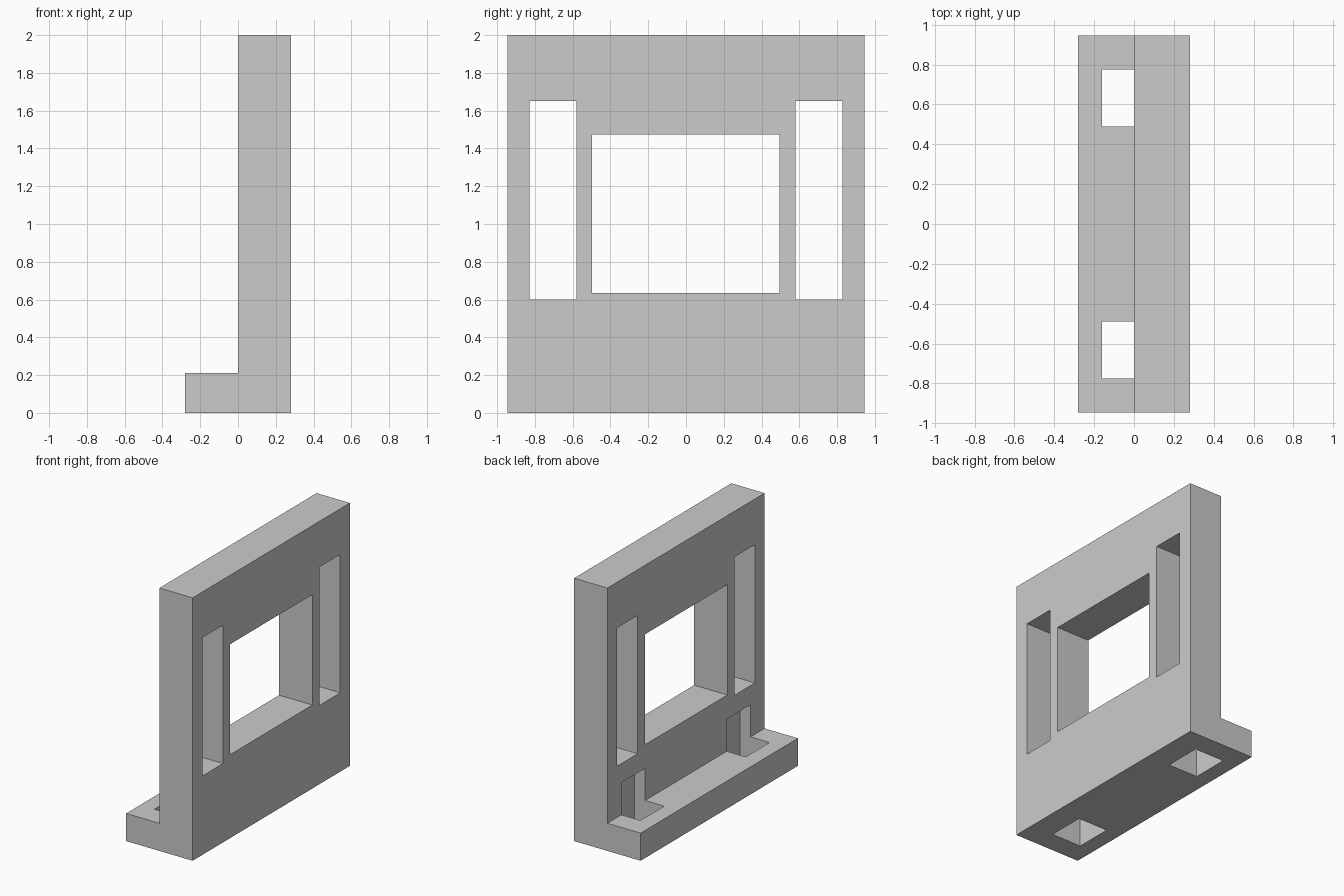
import bpy
import bmesh

cube = bpy.data.objects.get("Cube")
if cube:
    bpy.data.objects.remove(cube, do_unlink=True)

grey = bpy.data.materials.new("plain grey")
grey.use_nodes = True
colour = (0.6, 0.6, 0.6, 1)
grey.diffuse_color = colour
grey.node_tree.nodes["Principled BSDF"].inputs["Base Color"].default_value = colour


def prism(name, outline, y0, y1):
    """Extrude an x-z outline along y."""
    bm = bmesh.new()
    face = bm.faces.new([bm.verts.new((x, y0, z)) for x, z in outline])
    grown = bmesh.ops.extrude_face_region(bm, geom=[face])["geom"]
    verts = [v for v in grown if isinstance(v, bmesh.types.BMVert)]
    bmesh.ops.translate(bm, verts=verts, vec=(0, y1 - y0, 0))
    bmesh.ops.recalc_face_normals(bm, faces=bm.faces)
    mesh = bpy.data.meshes.new(name)
    bm.to_mesh(mesh)
    bm.free()
    mesh.materials.append(grey)
    obj = bpy.data.objects.new(name, mesh)
    bpy.context.collection.objects.link(obj)
    return obj


def cut(target, name, x, y, z):
    """Subtract a box given by its ranges."""
    outline = [(x[0], z[0]), (x[1], z[0]), (x[1], z[1]), (x[0], z[1])]
    cutter = prism(name, outline, *y)
    cutter.hide_render = True
    mod = target.modifiers.new(name, "BOOLEAN")
    mod.operation = "DIFFERENCE"
    mod.solver = "EXACT"
    mod.object = cutter
    bpy.context.view_layer.objects.active = target
    bpy.ops.object.modifier_apply(modifier=name)
    bpy.data.objects.remove(cutter, do_unlink=True)


# L-shaped bracket: upright plate with a foot flange
back, front, foot_top = 0.28, -0.28, 0.21
bracket = prism("bracket", [(front, 0), (back, 0), (back, 2), (0, 2),
                            (0, foot_top), (front, foot_top)], -0.945, 0.945)

# Central window through the plate
through = (-0.1, 0.4)
cut(bracket, "window", through, (-0.497, 0.494), (0.635, 1.475))

# Side slots, and bolt pockets through the foot and into the plate
for side in (-1, 1):
    cut(bracket, "slot", through, sorted((side * 0.58, side * 0.829)), (0.6, 1.652))
    cut(bracket, "bolt_pocket", (-0.16, 0.09),
        sorted((side * 0.49, side * 0.776)), (-0.1, 0.455))
